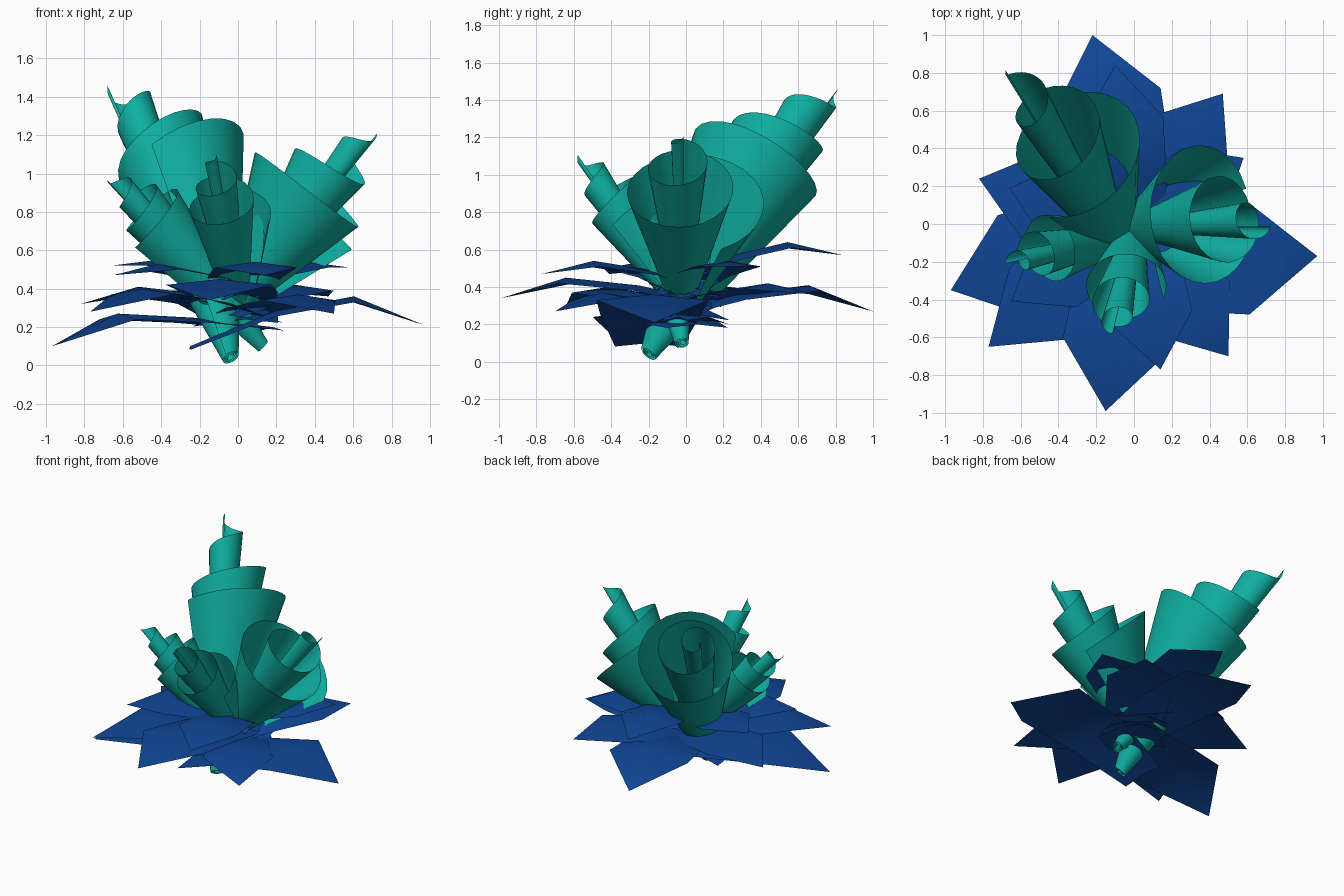
import bpy, math
from mathutils import Vector

if "Cube" in bpy.data.objects:
    bpy.data.objects.remove(bpy.data.objects["Cube"])

def material(name, rgb):
    m = bpy.data.materials.new(name)
    m.diffuse_color = (*rgb, 1)
    m.use_nodes = True
    m.node_tree.nodes["Principled BSDF"].inputs["Base Color"].default_value = m.diffuse_color
    return m

TEAL = material("teal", (0.005, 0.43, 0.36))
BLUE = material("blue", (0.005, 0.062, 0.31))

def make_object(name, verts, faces, mat):
    me = bpy.data.meshes.new(name)
    me.from_pydata(verts, [], faces)
    me.materials.append(mat)
    for p in me.polygons:
        p.use_smooth = True
    ob = bpy.data.objects.new(name, me)
    bpy.context.collection.objects.link(ob)

def grid_faces(rows, cols):
    return [(i * cols + j, i * cols + j + 1, (i + 1) * cols + j + 1, (i + 1) * cols + j)
            for i in range(rows - 1) for j in range(cols - 1)]

def rolled_leaf(name, base, base_r, normal, start, rims, seg=26, levels=6):
    """Sheet rolled into a cone; rims = (centre, radius) after each full turn."""
    n = Vector(normal).normalized()
    up = Vector((0, 0, 1))
    u = (up - n * up.dot(n)).normalized()
    v = n.cross(u)
    base = Vector(base)
    turns = len(rims) - 1
    verts = []
    steps = turns * seg
    for i in range(steps + 1):
        t = i / seg
        k = min(int(t), turns - 1)
        f = t - k
        (c0, r0), (c1, r1) = rims[k], rims[k + 1]
        c = Vector(c0).lerp(Vector(c1), f)
        r = r0 + (r1 - r0) * f
        a = math.radians(start) + t * math.tau
        d = u * math.cos(a) + v * math.sin(a)
        rb = base_r * (0.3 + 0.7 * r / rims[0][1])
        low, high = base + d * rb, c + d * r
        verts += [low.lerp(high, j / levels) for j in range(levels + 1)]
    make_object(name, verts, grid_faces(steps + 1, levels + 1), TEAL)

# rolled leaves in the middle
rolled_leaf("rolled_leaf_back", (-0.04, -0.20, 0.04), 0.05, (-0.40, 0.54, 0.74), 300, [
    ((-0.265, 0.355, 1.02), 0.39), ((-0.36, 0.47, 1.12), 0.29),
    ((-0.50, 0.63, 1.33), 0.14), ((-0.67, 0.83, 1.45), 0.02)])
rolled_leaf("rolled_leaf_right", (-0.07, -0.02, 0.24), 0.04, (0.65, 0, 0.75), 200, [
    ((0.31, 0.05, 0.85), 0.40), ((0.41, -0.01, 0.92), 0.29),
    ((0.55, -0.01, 1.06), 0.15), ((0.71, -0.02, 1.22), 0.02)])
rolled_leaf("rolled_leaf_front", (0.02, 0.04, 0.22), 0.04, (-0.1, -0.6, 0.8), 250, [
    ((-0.04, -0.30, 0.78), 0.22), ((-0.08, -0.37, 0.86), 0.17),
    ((-0.10, -0.47, 0.98), 0.10), ((-0.13, -0.57, 1.11), 0.02)])
rolled_leaf("rolled_leaf_left", (0.13, -0.02, 0.10), 0.04, (-0.72, -0.15, 0.68), 200, [
    ((-0.42, -0.10, 0.76), 0.21), ((-0.48, -0.13, 0.82), 0.15),
    ((-0.56, -0.16, 0.90), 0.09), ((-0.67, -0.20, 0.98), 0.02)])

def flat_leaf(name, tip, mid_z, base, width):
    """Arched leaf: blunt base past the centre, broad shoulders, pointed tip."""
    tip, base = Vector(tip), Vector(base)
    axis = tip - base
    side = Vector((-axis.y, axis.x, 0)).normalized()
    verts = []
    for f, w in ((0, 0.6), (0.36, 0.9), (0.7, 1.0), (1, 0.0)):
        p = base + axis * f
        if f == 0.36:
            p.z = base.z * 0.3 + mid_z * 0.7
        elif f == 0.7:
            p.z = mid_z
        for s in (-1, 0, 1):
            verts.append(p + side * s * w * width - Vector((0, 0, 0.03 * abs(s) * w)))
    # close the last row onto a single tip vertex
    faces = grid_faces(3, 3) + [(6, 7, 9), (7, 8, 9)]
    make_object(name, verts[:10], faces, BLUE)

# blue leaves: long outer ring, diagonal ring, short upper ring
LEAVES = [
    ((0.97, -0.17, 0.21), 0.36, (-0.25, -0.20, 0.10), 0.30),
    ((-0.97, -0.35, 0.10), 0.27, (0.18, 0.06, 0.20), 0.29),
    ((-0.22, 1.00, 0.27), 0.41, (0.04, -0.15, 0.24), 0.29),
    ((-0.15, -0.99, 0.34), 0.45, (0.02, 0.17, 0.31), 0.28),
    ((0.47, 0.69, 0.36), 0.42, (-0.10, -0.15, 0.27), 0.24),
    ((0.50, -0.70, 0.27), 0.37, (-0.12, 0.14, 0.22), 0.24),
    ((-0.77, -0.65, 0.28), 0.40, (0.14, 0.12, 0.24), 0.25),
    ((-0.82, 0.24, 0.32), 0.41, (0.18, -0.05, 0.28), 0.25),
    ((-0.10, 0.84, 0.57), 0.64, (0.02, -0.15, 0.37), 0.22),
    ((0.14, -0.77, 0.47), 0.54, (-0.02, 0.15, 0.37), 0.22),
    ((0.58, 0.35, 0.51), 0.54, (-0.14, -0.08, 0.36), 0.21),
    ((-0.65, -0.41, 0.47), 0.53, (0.13, 0.08, 0.36), 0.21),
    ((-0.66, 0.19, 0.52), 0.55, (0.14, -0.04, 0.37), 0.21),
]
for i, (tip, mid_z, base, width) in enumerate(LEAVES):
    flat_leaf(f"flat_leaf_{i + 1}", tip, mid_z, base, width)
